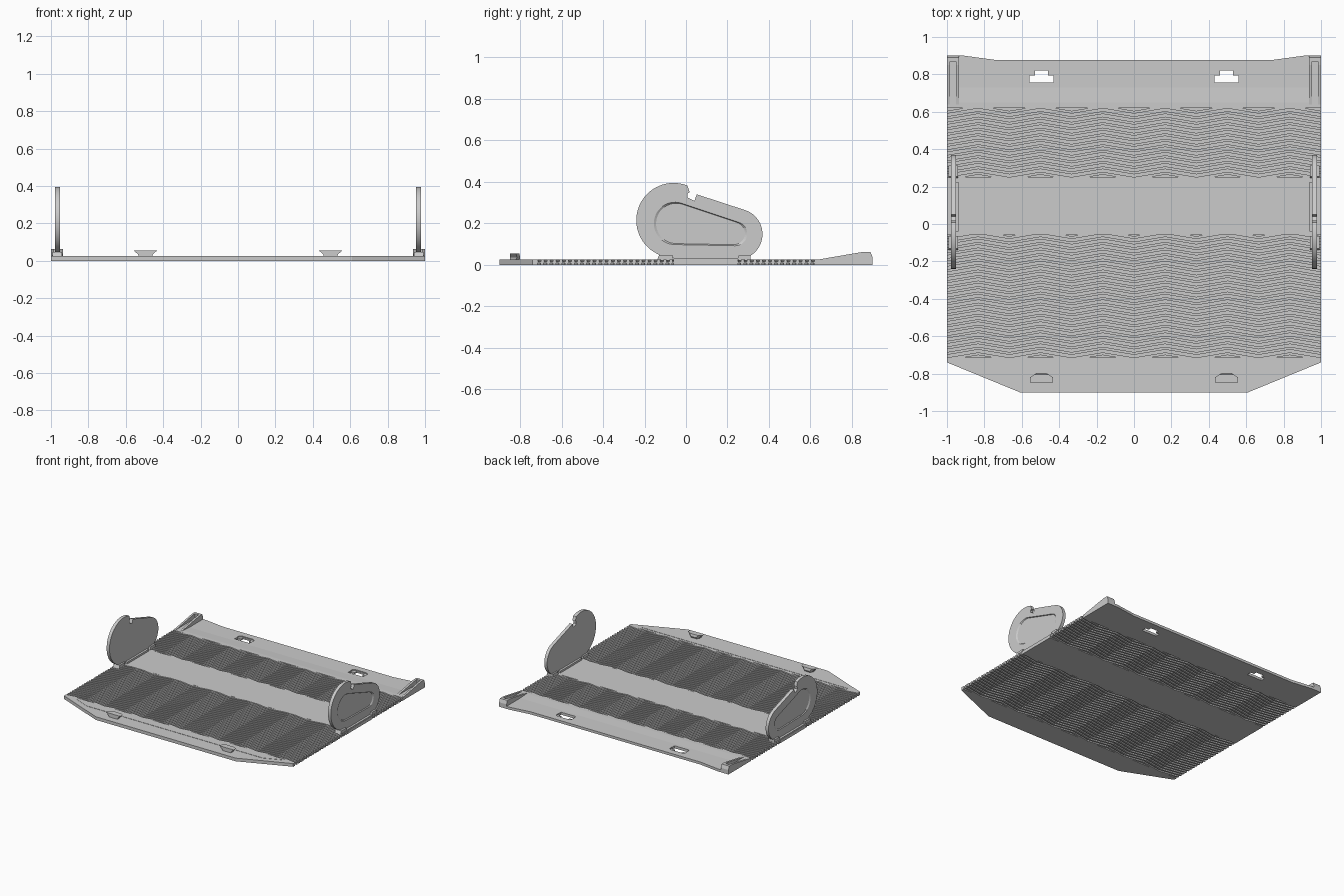
import bpy, bmesh, math
from mathutils import Vector

if "Cube" in bpy.data.objects:
    bpy.data.objects.remove(bpy.data.objects["Cube"])

grey = bpy.data.materials.new("light_grey")
grey.diffuse_color = (0.6, 0.6, 0.6, 1)
grey.use_nodes = True
grey.node_tree.nodes["Principled BSDF"].inputs["Base Color"].default_value = grey.diffuse_color
T = 0.025  # plate thickness


def finish(name, bm):
    bmesh.ops.recalc_face_normals(bm, faces=bm.faces)
    me = bpy.data.meshes.new(name)
    bm.to_mesh(me)
    bm.free()
    me.materials.append(grey)
    ob = bpy.data.objects.new(name, me)
    bpy.context.collection.objects.link(ob)
    return ob


def prism(name, pts, lo, hi, axis="z", mid=None, top_scale=1.0):
    """Extrude an outline along an axis; the far end may be scaled."""
    bm = bmesh.new()
    cx = (min(p[0] for p in pts) + max(p[0] for p in pts)) / 2
    cy = (min(p[1] for p in pts) + max(p[1] for p in pts)) / 2
    rings = []
    for h, s in ((lo, 1.0), (hi, top_scale)):
        ring = []
        for a, b in pts:
            a, b = cx + (a - cx) * s, cy + (b - cy) * s
            ring.append(bm.verts.new((a, b, h) if axis == "z" else (h, a, b)))
        rings.append(ring)
    n = len(pts)
    bm.faces.new(rings[0])
    bm.faces.new(rings[1])
    for i in range(n):
        j = (i + 1) % n
        bm.faces.new((rings[0][i], rings[0][j], rings[1][j], rings[1][i]))
    return finish(name, bm)


def box(name, x0, x1, y0, y1, z0, z1):
    return prism(name, [(x0, y0), (x1, y0), (x1, y1), (x0, y1)], z0, z1)


def cut(ob, cutter):
    m = ob.modifiers.new("cut", "BOOLEAN")
    m.operation, m.solver, m.object = "DIFFERENCE", "EXACT", cutter
    cutter.hide_render = True
    cutter.hide_viewport = True


def arc(cy, cz, r, a0, a1, n):
    return [(cy + r * math.cos(math.radians(a0 + (a1 - a0) * i / n)),
             cz + r * math.sin(math.radians(a0 + (a1 - a0) * i / n))) for i in range(n + 1)]


def tread(name, y0, y1, pitch=0.0295, amp=0.014, depth=0.01):
    """Grooved panel: crenellated section swept in zigzags, trimmed straight."""
    n = int((y1 - y0) / pitch) + 4
    start = y0 - 2 * pitch
    upper = []
    for i in range(n):
        y = start + i * pitch
        upper += [(y, T), (y + pitch * 0.5, T),
                  (y + pitch * 0.5, T - depth), (y + pitch, T - depth)]
    lower = [(y, T - z) for y, z in reversed(upper)]
    bm = bmesh.new()
    rings = []
    for k in range(-6, 7):
        s = amp if k % 2 else -amp
        x = k / 6
        rings.append([bm.verts.new((x, y + s, z)) for y, z in upper]
                     + [bm.verts.new((x, y - s, z)) for y, z in lower])
    m = len(rings[0])
    for a, b in zip(rings, rings[1:]):
        for i in range(m):
            j = (i + 1) % m
            bm.faces.new((a[i], a[j], b[j], b[i]))
    bm.faces.new(rings[0])
    bm.faces.new(rings[-1])
    for y, d in ((y0, -1), (y1, 1)):
        bmesh.ops.bisect_plane(bm, geom=bm.verts[:] + bm.edges[:] + bm.faces[:], dist=1e-6,
                               plane_co=(0, y, 0), plane_no=(0, d, 0), clear_outer=True)
    return finish(name, bm)


# Floor: two grooved treads and the plain sections between them
tread("front_tread", -0.715, -0.06)
tread("rear_tread", 0.25, 0.62)
box("middle_strip", -1, 1, -0.06, 0.25, 0, T)
prism("front_flange", [(-1, -0.715), (-1, -0.74), (-0.61, -0.9), (0.61, -0.9),
                       (1, -0.74), (1, -0.715)], 0, T)
prism("front_ridge", [(-0.9, -0.735), (-0.77, -0.79), (0.77, -0.79), (0.9, -0.735)], T, T + 0.002)
rear = prism("rear_flange", [(-1, 0.62), (1, 0.62), (1, 0.9), (0.91, 0.9), (0.74, 0.877),
                             (-0.74, 0.877), (-0.91, 0.9), (-1, 0.9)], 0, T)
cut(rear, prism("ramp_cutter", [(0.65, 0.025), (0.73, 0.02), (0.95, 0.02), (0.95, 0.04), (0.65, 0.04)],
                -0.935, 0.935, "x"))

# Locking slots at the rear and hooked tabs at the front
for s in (-1, 1):
    c = 0.495 * s
    cut(rear, prism("slot_cutter", [(c - 0.065, 0.757), (c + 0.065, 0.757), (c + 0.065, 0.795),
                                    (c + 0.035, 0.795), (c + 0.035, 0.822), (c - 0.035, 0.822),
                                    (c - 0.035, 0.795), (c - 0.065, 0.795)], -0.05, 0.1))
    cut(rear, prism("slot_ledge_cutter", [(c - 0.067, 0.78), (c + 0.067, 0.78), (c + 0.067, 0.815),
                                          (c + 0.05, 0.826), (c - 0.05, 0.826), (c - 0.067, 0.815)],
                    0.012, 0.1))
    bm = bmesh.new()
    rings = []
    for z, w, yb in ((T - 0.005, 0.035, -0.822), (0.035, 0.04, -0.815), (0.055, 0.062, -0.82)):
        rings.append([bm.verts.new(p) for p in (
            (c - w, -0.848, z), (c + w, -0.848, z), (c + w, yb, z),
            (c + w * 0.6, yb + 0.016, z), (c - w * 0.6, yb + 0.016, z), (c - w, yb, z))])
    for a, b in zip(rings, rings[1:]):
        for i in range(6):
            j = (i + 1) % 6
            bm.faces.new((a[i], a[j], b[j], b[i]))
    bm.faces.new(rings[0])
    bm.faces.new(rings[-1])
    finish("front_tab", bm)

# Side plate outline: large lobe, latch notch, sloping top, small lobe
plate = (arc(-0.06, 0.215, 0.18, 270, 68, 32)
         + [(0.018, 0.35), (0.008, 0.345), (0.006, 0.325), (0.04, 0.308), (0.052, 0.34)]
         + arc(0.247, 0.148, 0.122, 73, -78, 22) + [(0.245, 0.03), (-0.06, 0.03)])
pocket = arc(-0.06, 0.2, 0.108, 270, 73, 26) + arc(0.247, 0.147, 0.061, 73, -90, 18)

for s in (-1, 1):
    side = "right_" if s > 0 else "left_"
    body = prism(side + "side_plate", plate, s * 0.953, s * 0.978, "x")
    cut(body, prism(side + "pocket_cutter", pocket, s * 0.985, s * 0.972, "x", top_scale=0.9))
    # Feet holding the side plate
    box(side + "inner_foot", s * 0.937, s * 0.953, -0.04, 0.225, T - 0.003, 0.04)
    box(side + "outer_foot", s * 0.978, s * 0.995, -0.06, 0.25, T - 0.003, 0.03)
    for a, b in ((-0.14, -0.065), (0.245, 0.312)):
        prism(side + "clip", [(a, 0.022), (b, 0.022), (b, 0.047), (a + 0.01, 0.047)],
              s * 0.94, s * 0.992, "x")
    # Wedge rails at the rear corners: two walls joined by an end wall
    wedge = [(0.64, 0.02), (0.9, 0.02), (0.9, 0.035), (0.89, 0.062), (0.85, 0.062), (0.64, 0.026)]
    prism(side + "rail_outer", wedge, s * 0.984, s * 1.0, "x")
    prism(side + "rail_inner", wedge, s * 0.935, s * 0.952, "x")
    prism(side + "rail_end", [(0.868, 0.02), (0.9, 0.02), (0.9, 0.035), (0.89, 0.062), (0.868, 0.062)],
          s * 0.952, s * 0.984, "x")

for ob in bpy.data.objects:
    if "side_plate" in ob.name:
        bpy.context.view_layer.objects.active = ob
        bpy.ops.object.select_all(action="DESELECT")
        ob.select_set(True)
        bpy.ops.object.shade_smooth_by_angle(angle=math.radians(25))
